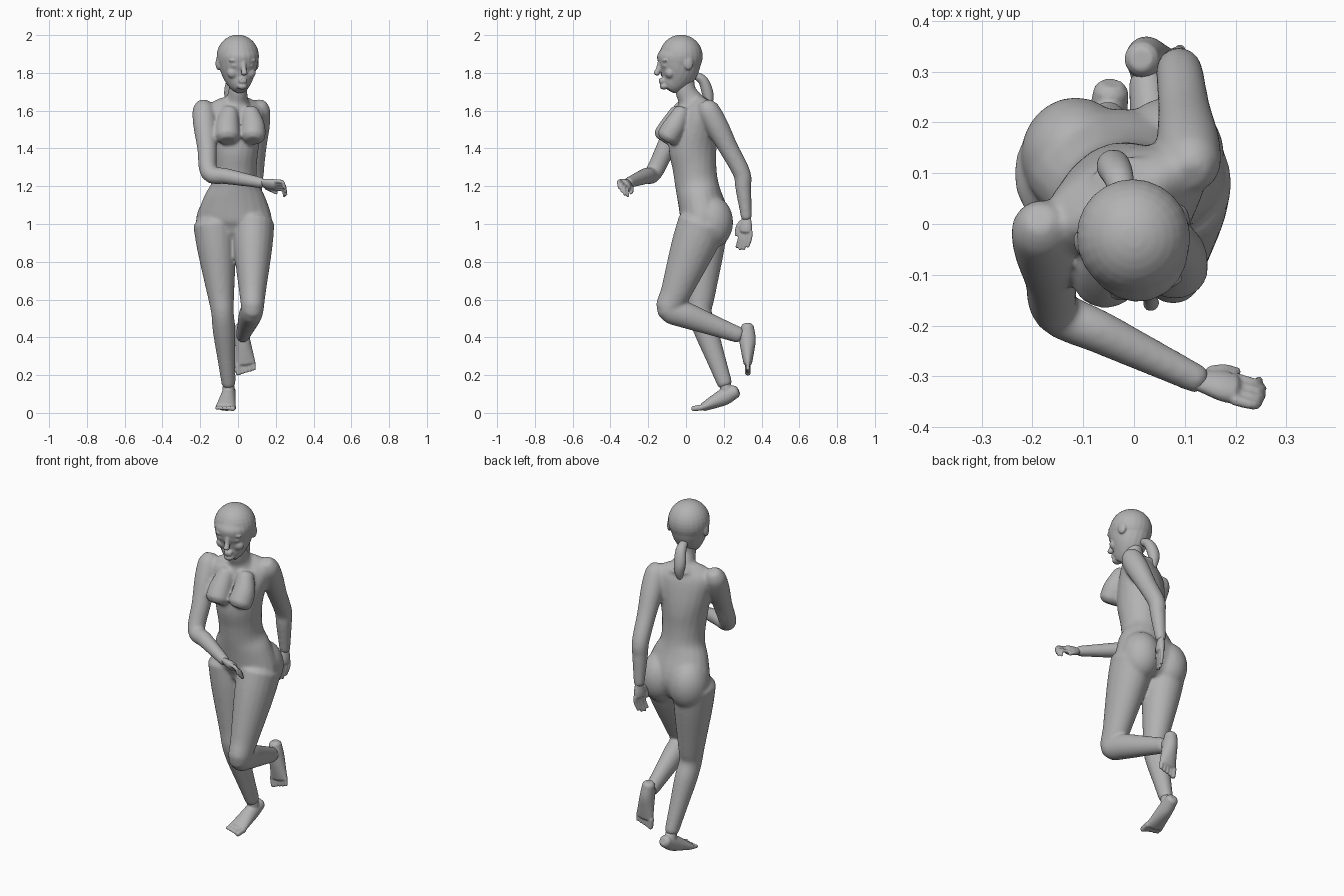
import bpy, bmesh, math
from mathutils import Vector, Matrix

if "Cube" in bpy.data.objects:
    bpy.data.objects.remove(bpy.data.objects["Cube"])

grey = bpy.data.materials.new("plain grey")
grey.use_nodes = True
level = 0.45
grey.diffuse_color = (level, level, level, 1)
grey.node_tree.nodes["Principled BSDF"].inputs["Base Color"].default_value = grey.diffuse_color
SIDES = 20


def spline(rows, steps=4):
    """Smoothly interpolate rows of numbers."""
    rows = [Vector(row) for row in rows]
    padded = [rows[0] * 2 - rows[1]] + rows + [rows[-1] * 2 - rows[-2]]
    result = []
    for before, start, end, after in zip(padded, padded[1:], padded[2:], padded[3:]):
        leave, arrive = (end - before) / 2, (after - start) / 2
        for step in range(steps):
            t = step / steps
            ease = t * t * (3 - 2 * t)
            result.append(start.lerp(end, ease) + leave * t * (1 - t) ** 2
                          - arrive * t * t * (1 - t))
    return result + [rows[-1]]


def tube(bm, rows, ref=(1, 0, 0), twist=(0, 0)):
    """Loft ellipses through rows of x, y, z, half width and half depth."""
    rows = spline(rows)
    centres = [Vector(row[:3]) for row in rows]
    last = len(rows) - 1
    rings = []
    for i, row in enumerate(rows):
        along = (centres[min(i + 1, last)] - centres[max(i - 1, 0)]).normalized()
        yaw = math.radians(twist[0] + (twist[1] - twist[0]) * i / last)
        wide = Matrix.Rotation(yaw, 3, "Z") @ Vector(ref)
        wide = (wide - along * wide.dot(along)).normalized()
        deep = along.cross(wide) * row[4]
        wide = wide * row[3]
        tip = along * min(row[3], row[4]) * 0.4
        ring = (centres[i], wide, deep)
        # Rounded ends
        if i == 0:
            rings += [(centres[i] - tip, wide * 0.65, deep * 0.65), ring]
        elif i == last:
            rings += [ring, (centres[i] + tip, wide * 0.65, deep * 0.65)]
        else:
            rings.append(ring)
    angles = [math.tau * k / SIDES for k in range(SIDES)]
    loops = [[bm.verts.new(centre + wide * math.cos(a) + deep * math.sin(a)) for a in angles]
             for centre, wide, deep in rings]
    faces = [bm.faces.new(loops[0]), bm.faces.new(loops[-1])]
    for low, high in zip(loops, loops[1:]):
        for k in range(SIDES):
            n = (k + 1) % SIDES
            faces.append(bm.faces.new((low[k], low[n], high[n], high[k])))
    bmesh.ops.recalc_face_normals(bm, faces=faces)


def round_tube(bm, points, radii, ref=(1, 0, 0), depth=1):
    tube(bm, [(*p, r, r * depth) for p, r in zip(points, radii)], ref)


def blob(bm, place, size):
    matrix = Matrix.Translation(place) @ Matrix.Diagonal((*size, 1))
    bmesh.ops.create_uvsphere(bm, u_segments=24, v_segments=16, radius=1, matrix=matrix)


def limb(bm, root, joint, end, upper, lower, ref=(1, 0, 0), depth=1):
    """Two straight bones, each with stations of fraction and radius."""
    root, joint, end = Vector(root), Vector(joint), Vector(end)
    points = [root.lerp(joint, f) for f, r in upper] + [joint.lerp(end, f) for f, r in lower]
    round_tube(bm, points, [r for f, r in upper + lower], ref, depth)


def foot(name, heel, ball, ankle, toe_way, inner):
    """Heel to ball, then five toes with the big one on the inner side."""
    bm = bmesh.new()
    heel, ball, ankle, way = Vector(heel), Vector(ball), Vector(ankle), Vector(toe_way)
    stations = [(0, .034, .034), (.35, .04, .044), (.7, .047, .034), (1, .054, .022)]
    tube(bm, [(*heel.lerp(ball, f), wide, deep) for f, wide, deep in stations])
    round_tube(bm, [ankle, heel.lerp(ball, .25)], [.03, .036])
    for k in range(5):
        base = ball + Vector((inner * (2 - k) * .021, 0, 0))
        radius = .016 if k == 0 else .011
        reach = way * (.055 - k * .006)
        round_tube(bm, [base, base + reach], [radius, radius * .9])
    finish(name, bm, .005, 3)


def hand(name, wrist, forward, across, curl):
    """Palm, four curled fingers and a thumb."""
    bm = bmesh.new()
    wrist = Vector(wrist)
    forward, across, curl = (Vector(v).normalized() for v in (forward, across, curl))
    palm = wrist + forward * .07
    round_tube(bm, [wrist - forward * .03, wrist, wrist.lerp(palm, .6), palm],
               [.024, .026, .035, .035], across, .65)
    for k in range(4):
        base = palm + across * (k - 1.5) * .02
        size = .05 - abs(k - 1.6) * .006
        middle = base + forward * size
        tip = middle + (forward * .4 + curl) * size * .8
        round_tube(bm, [base, middle, tip], [.011, .0095, .008], across)
    base = wrist + forward * .02 + across * .028
    middle = base + forward * .03 + across * .016
    tip = middle + forward * .03 + curl * .012
    round_tube(bm, [base, middle, tip], [.013, .012, .009], forward.cross(across))
    finish(name, bm, .0045, 3)


def finish(name, bm, voxel, passes):
    """Fuse overlapping parts into one soft skin."""
    mesh = bpy.data.meshes.new(name)
    bm.to_mesh(mesh)
    bm.free()
    mesh.materials.append(grey)
    obj = bpy.data.objects.new(name, mesh)
    bpy.context.collection.objects.link(obj)
    fuse = obj.modifiers.new("fuse parts", "REMESH")
    fuse.mode = "VOXEL"
    fuse.voxel_size = voxel
    fuse.use_smooth_shade = True
    soften = obj.modifiers.new("soften", "SMOOTH")
    soften.factor = 0.5
    soften.iterations = passes


# Torso, twisting from shoulders to hips: depth position, height, half width, half depth
body = bmesh.new()
torso = [(.05, 1.65, .125, .05), (.05, 1.6, .17, .085), (.04, 1.5, .148, .115),
         (.035, 1.4, .128, .127), (.045, 1.3, .118, .117), (.055, 1.22, .122, .115),
         (.07, 1.15, .16, .118), (.1, 1.03, .2, .128), (.1, .95, .18, .1)]
tube(body, [(-.018, *row) for row in torso], twist=(28, -12))

# Neck, breasts and buttocks
neck = [(0, -.01, 1.79), (0, -.004, 1.71), (-.005, .02, 1.66), (-.01, .04, 1.61)]
round_tube(body, neck, [.048, .05, .06, .095], depth=1.1)
for x, y in ((.08, 0), (-.055, -.018)):
    round_tube(body, [(x * .8, y - .02, 1.6), (x, y - .06, 1.52), (x, y - .096, 1.46)],
               [.045, .063, .066], depth=.95)
for x in (-.115, .07):
    blob(body, (x, .135, 1.01), (.108, .115, .14))

# Legs: right one standing, left one with the knee forward and the foot trailing
THIGH = [(0, .113), (.3, .102), (.8, .071), (1, .06)]
SHIN = [(.25, .06), (.6, .049), (1, .037)]
RIGHT_ANKLE, LEFT_ANKLE = (-.05, .207, .15), (.025, .285, .41)
limb(body, (-.125, .1, 1), (-.082, .072, .53), RIGHT_ANKLE, THIGH, SHIN, depth=1.08)
limb(body, (.08, .085, 1), (.076, -.088, .55), LEFT_ANKLE, THIGH, SHIN, depth=1.15)

# Arms: right one bent across the front, left one swung back
UPPER_ARM = [(-.1, .045), (0, .06), (.25, .062), (.6, .052), (1, .047)]
FOREARM = [(.3, .043), (.7, .035), (1, .029)]
BEND = (-.3, -.8, .4)
RIGHT_WRIST, LEFT_WRIST = (.13, -.308, 1.217), (.082, .32, 1.03)
limb(body, (-.182, -.01, 1.6), (-.152, -.172, 1.27), RIGHT_WRIST, UPPER_ARM, FOREARM, BEND)
limb(body, (.112, .12, 1.6), (.09, .295, 1.27), LEFT_WRIST, UPPER_ARM, FOREARM)
finish("body", body, .0072, 18)

# Feet and hands
foot("right_foot", (-.045, .265, .115), (-.066, .09, .03), RIGHT_ANKLE, (-.1, -1, -.15), 1)
foot("left_foot", (.015, .325, .46), (.04, .327, .26), LEFT_ANKLE, (.1, 0, -1), -1)
hand("right_hand", RIGHT_WRIST, (1, -.25, -.15), (0, .75, -.7), (-.1, .25, -1))
hand("left_hand", LEFT_WRIST, (0, -.08, -1), (-.3, -1, 0), (-.3, -.4, -.9))

# Head and hair mass: depth position, height, half width
head = bmesh.new()
skull = [(-.04, 1.945, .08), (-.036, 1.9, .104), (-.036, 1.85, .102),
         (-.045, 1.8, .09), (-.062, 1.76, .071), (-.083, 1.727, .048)]
tube(head, [(0, y, z, wide, wide * 1.13) for y, z, wide in skull])
blob(head, (0, -.026, 1.888), (.112, .115, .114))

# Nose, lips and chin
round_tube(head, [(0, -.14, 1.86), (0, -.15, 1.82), (0, -.162, 1.795)], [.013, .014, .017])
for z in (1.764, 1.752):
    blob(head, (0, -.134, z), (.024, .014, .008))
blob(head, (0, -.12, 1.729), (.028, .022, .018))

# Eyes, brows, cheeks and ears
for side in (-1, 1):
    blob(head, (side * .04, -.124, 1.838), (.02, .014, .009))
    blob(head, (side * .042, -.128, 1.866), (.032, .014, .01))
    blob(head, (side * .046, -.1, 1.8), (.032, .026, .03))
    blob(head, (side * .103, -.012, 1.85), (.014, .026, .036))

# Turn the face a little to its left
pivot = Matrix.Translation((0, -.03, 0))
turn = pivot @ Matrix.Rotation(math.radians(15), 4, "Z") @ pivot.inverted()
bmesh.ops.transform(head, matrix=turn, verts=head.verts)
finish("head", head, .005, 6)

# Ponytail hanging from the back of the head
tail = bmesh.new()
path = [(-.02, .045, 1.79), (-.03, .09, 1.76), (-.04, .113, 1.7), (-.04, .12, 1.65), (-.04, .11, 1.59)]
round_tube(tail, path, [.022, .03, .034, .027, .011], depth=.9)
finish("ponytail", tail, .005, 4)
